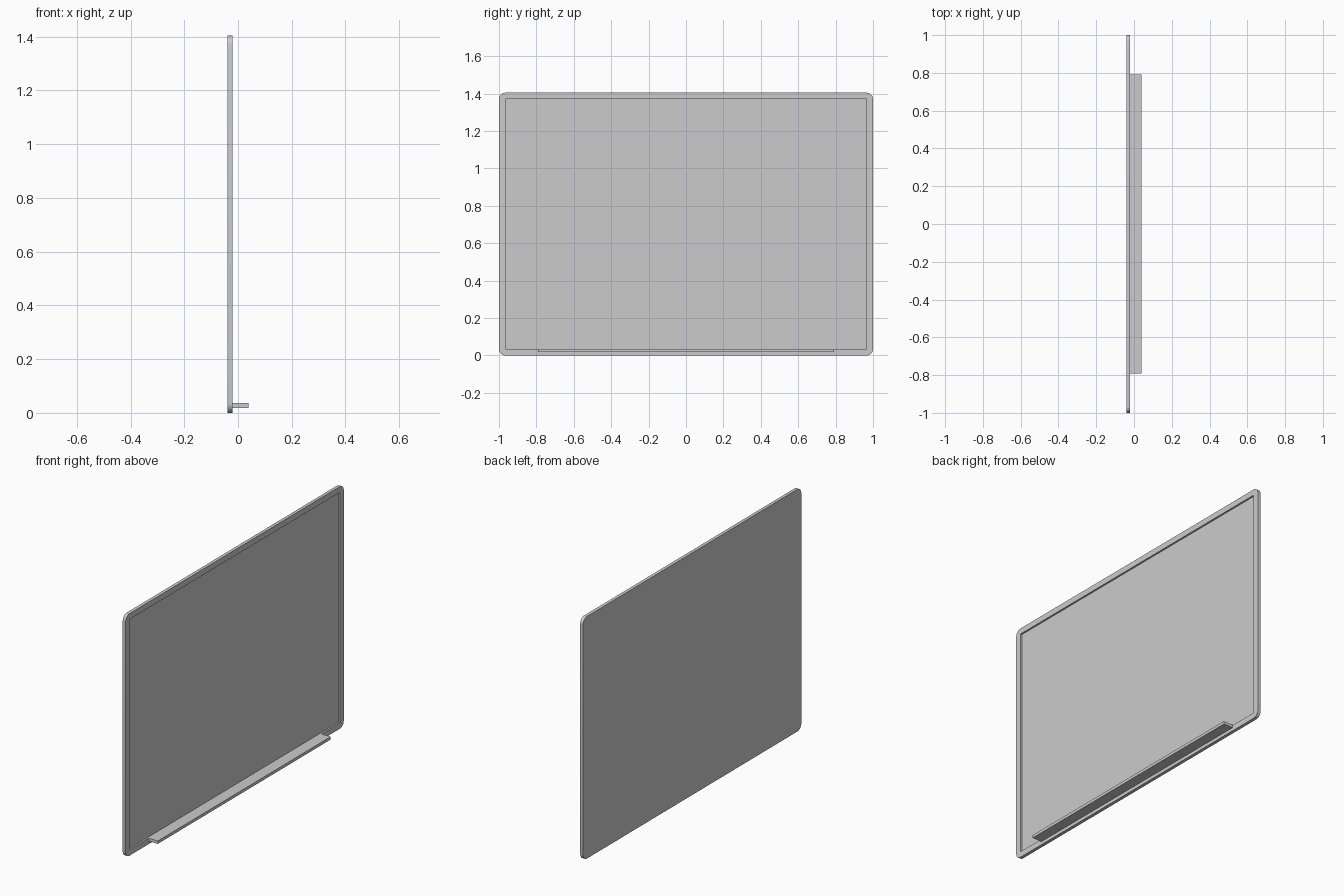
import bpy, bmesh
from math import sin, cos, radians

if "Cube" in bpy.data.objects:
    bpy.data.objects.remove(bpy.data.objects["Cube"])

BACK, FRONT, RECESS = -0.04, -0.021, -0.031
HEIGHT, RADIUS, RIM, STEPS = 1.405, 0.035, 0.034, 6


def make_object(name, bm):
    bmesh.ops.recalc_face_normals(bm, faces=bm.faces)
    mesh = bpy.data.meshes.new(name)
    bm.to_mesh(mesh)
    bm.free()
    obj = bpy.data.objects.new(name, mesh)
    bpy.context.collection.objects.link(obj)
    return obj


def ring(bm, x, inset, radius):
    """Rectangle outline in the YZ plane with rounded (or collapsed) corners."""
    verts = []
    half_z = HEIGHT / 2
    for i, (sy, sz) in enumerate([(1, 1), (-1, 1), (-1, -1), (1, -1)]):
        cy = sy * (1 - inset - radius)
        cz = half_z + sz * (half_z - inset - radius)
        for k in range(STEPS + 1):
            a = radians(90 * (i + k / STEPS))
            verts.append(bm.verts.new((x, cy + radius * cos(a), cz + radius * sin(a))))
    return verts


# Board: rounded rim around a square-cornered recessed writing surface
bm = bmesh.new()
rings = [ring(bm, BACK, 0, RADIUS), ring(bm, FRONT, 0, RADIUS),
         ring(bm, FRONT, RIM, 0), ring(bm, RECESS, RIM, 0)]
for a, b in zip(rings, rings[1:]):
    for i in range(len(a)):
        j = (i + 1) % len(a)
        bm.faces.new((a[i], a[j], b[j], b[i]))
bm.faces.new(rings[0])
bm.faces.new(rings[-1])
bmesh.ops.remove_doubles(bm, verts=bm.verts, dist=1e-5)
board = make_object("board", bm)
bpy.context.view_layer.objects.active = board
board.select_set(True)
bpy.ops.object.shade_smooth_by_angle(angle=radians(30))

# Pen tray: shelf along the lower rim
bm = bmesh.new()
bmesh.ops.create_cube(bm, size=1)
x0, x1, z0, z1 = FRONT, 0.04, 0.019, 0.036
bmesh.ops.scale(bm, vec=(x1 - x0, 1.584, z1 - z0), verts=bm.verts)
bmesh.ops.translate(bm, vec=((x0 + x1) / 2, 0, (z0 + z1) / 2), verts=bm.verts)
make_object("pen_tray", bm)
